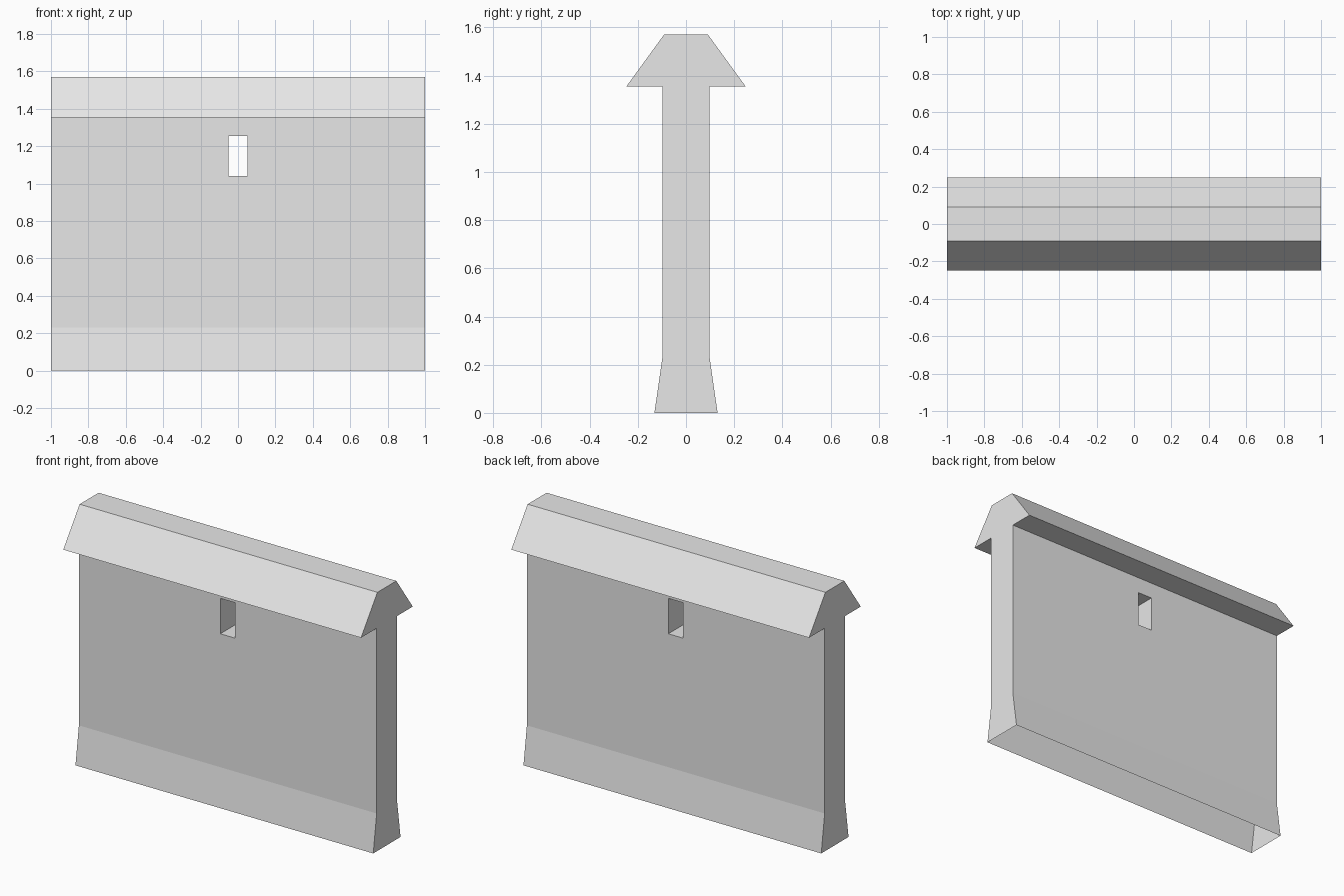
import bpy, bmesh

default = bpy.data.objects.get("Cube")
if default:
    bpy.data.objects.remove(default, do_unlink=True)

grey = bpy.data.materials.new("plain_grey")
grey.use_nodes = True
grey.diffuse_color = (0.8, 0.8, 0.8, 1)
grey.node_tree.nodes["Principled BSDF"].inputs["Base Color"].default_value = (0.8, 0.8, 0.8, 1)


def extrude_profile(name, points, half_length):
    """Extrude a closed (y, z) outline along x."""
    bm = bmesh.new()
    face = bm.faces.new([bm.verts.new((-half_length, y, z)) for y, z in points])
    moved = bmesh.ops.extrude_face_region(bm, geom=[face])["geom"]
    verts = [v for v in moved if isinstance(v, bmesh.types.BMVert)]
    bmesh.ops.translate(bm, verts=verts, vec=(2 * half_length, 0, 0))
    bmesh.ops.recalc_face_normals(bm, faces=bm.faces)
    mesh = bpy.data.meshes.new(name)
    bm.to_mesh(mesh)
    bm.free()
    mesh.materials.append(grey)
    obj = bpy.data.objects.new(name, mesh)
    bpy.context.collection.objects.link(obj)
    return obj


# Wall with flared foot and overhanging sloped coping
half = [(0.131, 0), (0.098, 0.23), (0.098, 1.354), (0.248, 1.354), (0.091, 1.57)]
wall = extrude_profile("wall", half + [(-y, z) for y, z in reversed(half)], 1.0)

# Narrow slit through the wall
cutter = extrude_profile("slit_cutter", [(-0.2, 1.04), (0.2, 1.04), (0.2, 1.255), (-0.2, 1.255)], 0.05)
cutter.hide_render = True
cut = wall.modifiers.new("slit", "BOOLEAN")
cut.operation = "DIFFERENCE"
cut.solver = "EXACT"
cut.object = cutter
bpy.context.view_layer.objects.active = wall
bpy.ops.object.modifier_apply(modifier=cut.name)
bpy.data.objects.remove(cutter, do_unlink=True)

# Open underside
bm = bmesh.new()
bm.from_mesh(wall.data)
bottom = [f for f in bm.faces if all(v.co.z < 0.001 for v in f.verts)]
bmesh.ops.delete(bm, geom=bottom, context="FACES")
bm.to_mesh(wall.data)
bm.free()
